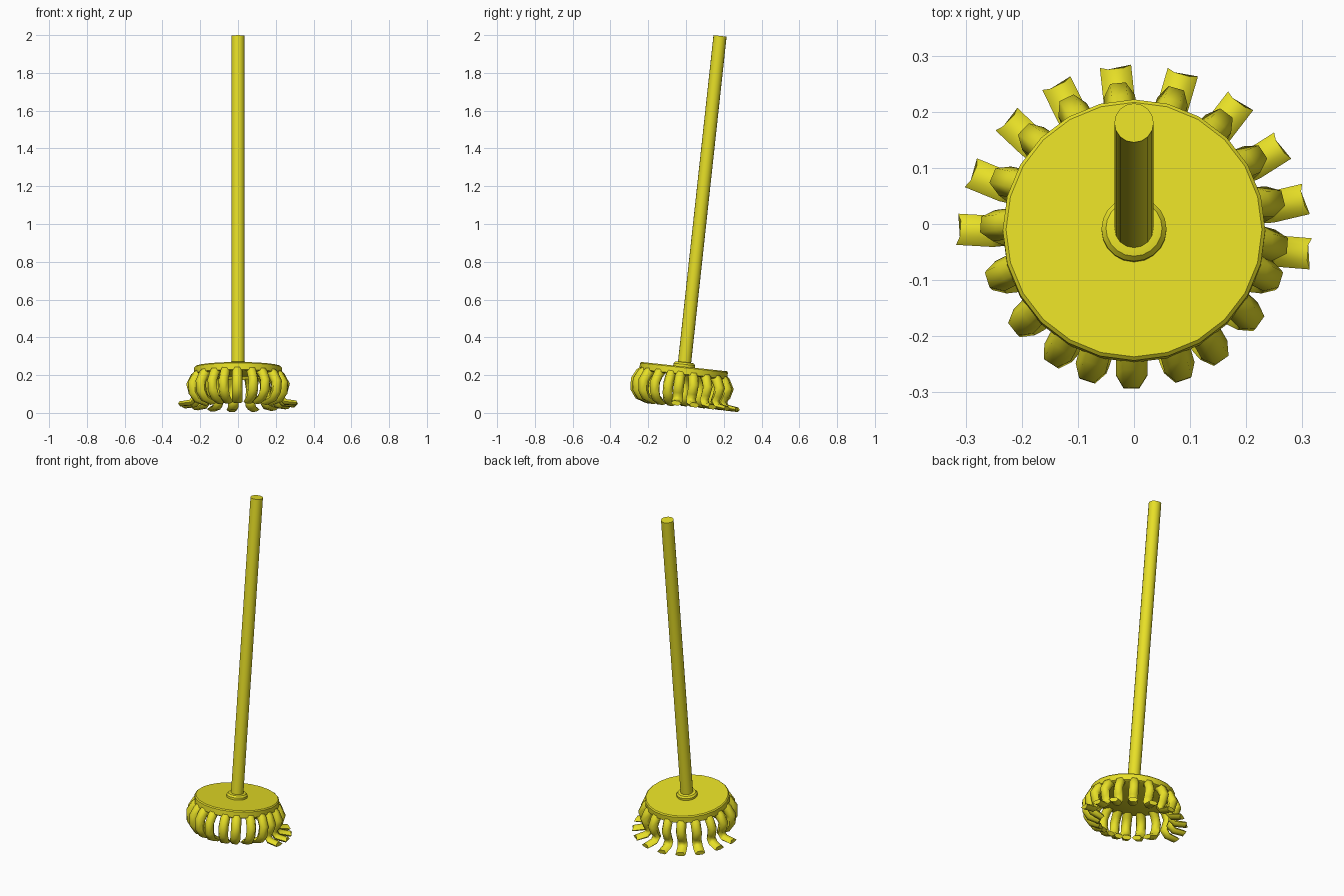
import bpy, bmesh
from math import sin, cos, radians, pi
from mathutils import Matrix, Vector

if "Cube" in bpy.data.objects:
    bpy.data.objects.remove(bpy.data.objects["Cube"])

# whole mop leans toward +y, pivoting on the centre of the disc top
TILT = Matrix.Translation((0, -0.01, 0.245)) @ Matrix.Rotation(radians(-6.2), 4, 'X')

mat = bpy.data.materials.new("yellow")
mat.diffuse_color = (0.80, 0.74, 0.02, 1)
mat.use_nodes = True
mat.node_tree.nodes["Principled BSDF"].inputs["Base Color"].default_value = mat.diffuse_color


def finish(name, bm, angle=35):
    bmesh.ops.recalc_face_normals(bm, faces=bm.faces)
    me = bpy.data.meshes.new(name)
    bm.to_mesh(me)
    bm.free()
    ob = bpy.data.objects.new(name, me)
    bpy.context.collection.objects.link(ob)
    me.materials.append(mat)
    ob.matrix_world = TILT
    bpy.ops.object.select_all(action='DESELECT')
    ob.select_set(True)
    bpy.context.view_layer.objects.active = ob
    bpy.ops.object.shade_smooth_by_angle(angle=radians(angle))
    return ob


def skin(bm, rings):
    """Join rings of points into a capped tube."""
    vs = [[bm.verts.new(p) for p in r] for r in rings]
    n = len(vs[0])
    for a, b in zip(vs, vs[1:]):
        for i in range(n):
            j = (i + 1) % n
            bm.faces.new((a[i], a[j], b[j], b[i]))
    bm.faces.new(vs[0])
    bm.faces.new(vs[-1])


def turned(name, profile, sides):
    bm = bmesh.new()
    skin(bm, [[(r * cos(2 * pi * i / sides), r * sin(2 * pi * i / sides), z)
               for i in range(sides)] for r, z in profile])
    return finish(name, bm)


# handle, collar and disc
turned("handle", [(0.035, -0.02), (0.035, 1.761)], 16)
turned("collar", [(0.058, -0.01), (0.058, 0.012), (0.05, 0.022), (0.04, 0.024)], 20)
turned("disc", [(0.225, -0.046), (0.234, -0.04), (0.234, -0.006), (0.228, 0)], 24)

# strand centre lines: radius, height, half width, half thickness
BACK = [(0.195, -0.025, 0.026, 0.026), (0.228, -0.055, 0.028, 0.028),
        (0.250, -0.095, 0.028, 0.028), (0.240, -0.135, 0.027, 0.025),
        (0.228, -0.165, 0.027, 0.022), (0.250, -0.190, 0.028, 0.017),
        (0.306, -0.196, 0.028, 0.014)]
FRONT = [(0.195, -0.025, 0.026, 0.026), (0.228, -0.055, 0.028, 0.028),
         (0.250, -0.095, 0.028, 0.028), (0.246, -0.145, 0.028, 0.027),
         (0.225, -0.180, 0.028, 0.022), (0.175, -0.202, 0.027, 0.014)]


def strand(bm, angle, path):
    spin = Matrix.Rotation(radians(angle), 3, 'Z')
    pts = [Vector((r, 0, z)) for r, z, _, _ in path]
    rings = []
    for k, (_, _, w, t) in enumerate(path):
        d = (pts[min(k + 1, len(pts) - 1)] - pts[max(k - 1, 0)]).normalized()
        across = Vector((0, 1, 0))
        normal = d.cross(across)
        ring = []
        for i in range(6):
            a = i * pi / 3
            p = pts[k] + across * cos(a) * w + normal * sin(a) * t
            if k == len(path) - 1:      # scooped tip
                p += d * (0.014 * abs(cos(a)) - 0.004)
            ring.append(spin @ p)
        rings.append(ring)
    skin(bm, rings)


# back strands splay outward, front strands tuck under
back_angles = [-4, 14, 33, 53, 74, 96, 116, 136, 157, 176]
front_angles = [197, 218, 237, 252, 269, 289, 305, 325, 343]
for name, angles, path in (("back_strands", back_angles, BACK),
                           ("front_strands", front_angles, FRONT)):
    bm = bmesh.new()
    for a in angles:
        strand(bm, a, path)
    finish(name, bm, 62)
